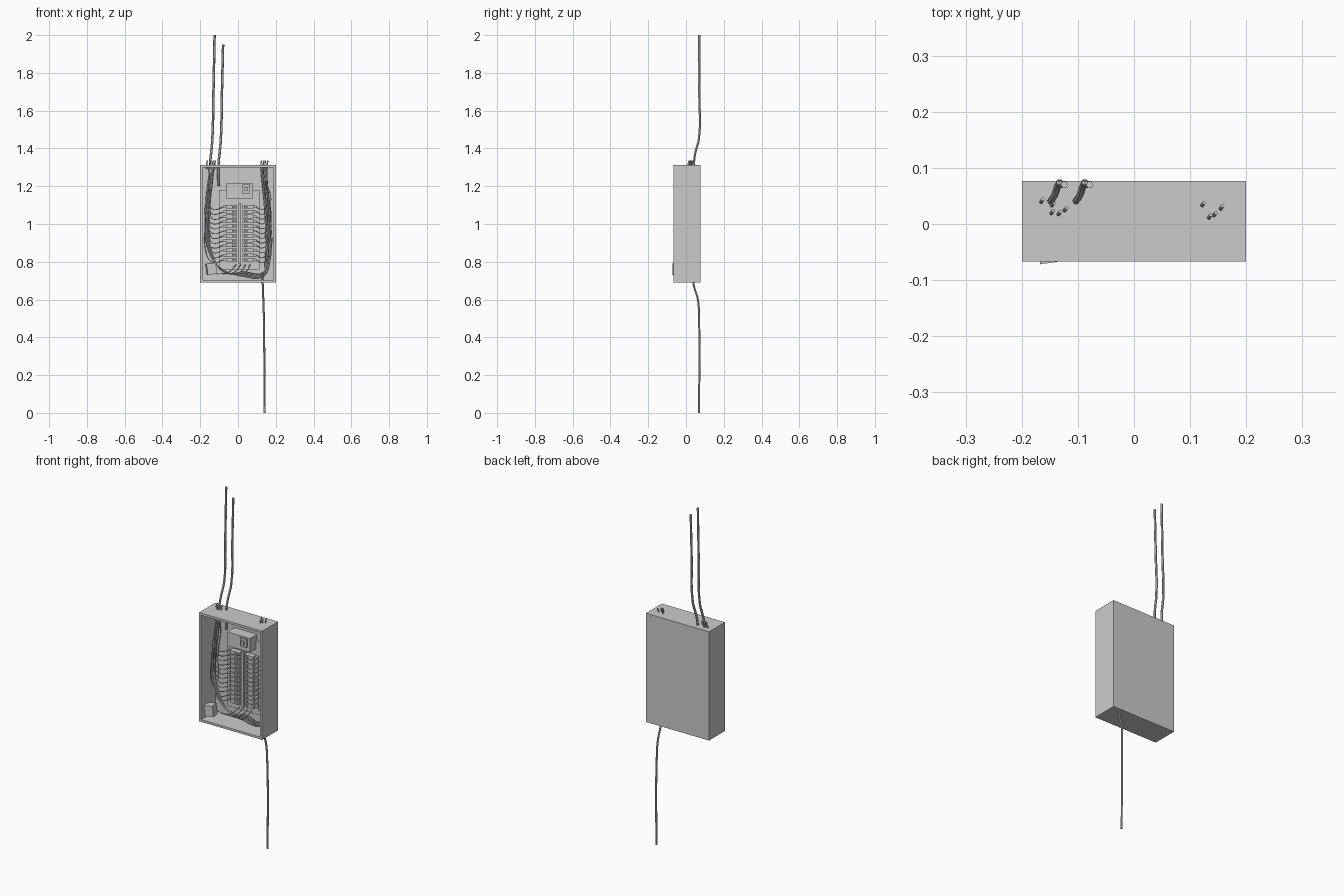
import bpy, bmesh, math, random
from mathutils import Vector, Matrix

random.seed(4)
if "Cube" in bpy.data.objects:
    bpy.data.objects.remove(bpy.data.objects["Cube"], do_unlink=True)

grey = bpy.data.materials.new("plain_grey")
grey.use_nodes = True
grey.diffuse_color = (0.6, 0.6, 0.6, 1)
grey.node_tree.nodes["Principled BSDF"].inputs["Base Color"].default_value = (0.6, 0.6, 0.6, 1)


def finish(name, bm):
    bmesh.ops.recalc_face_normals(bm, faces=bm.faces)
    mesh = bpy.data.meshes.new(name)
    bm.to_mesh(mesh)
    bm.free()
    mesh.materials.append(grey)
    ob = bpy.data.objects.new(name, mesh)
    bpy.context.collection.objects.link(ob)
    return ob


def add_box(bm, x, y, z, turn=None):
    """Add a box between (low, high) pairs, optionally rotated about its centre."""
    centre = Vector([(a + b) / 2 for a, b in (x, y, z)])
    size = [b - a for a, b in (x, y, z)]
    m = Matrix.Translation(centre) @ (turn or Matrix()) @ Matrix.Diagonal((*size, 1))
    return bmesh.ops.create_cube(bm, size=1, matrix=m)["verts"]


def box(name, x, y, z, turn=None, bevel=0):
    bm = bmesh.new()
    add_box(bm, x, y, z, turn)
    if bevel:
        bmesh.ops.bevel(bm, geom=bm.edges[:], offset=bevel, segments=1, affect='EDGES')
    return finish(name, bm)


def cables(name, paths, radius):
    """One mesh of smooth round cables through the given points."""
    curve = bpy.data.curves.new(name, 'CURVE')
    curve.dimensions = '3D'
    curve.bevel_depth = radius
    curve.bevel_resolution = 1
    curve.resolution_u = 5
    curve.use_fill_caps = True
    for path in paths:
        spline = curve.splines.new('BEZIER')
        spline.bezier_points.add(len(path) - 1)
        for point, co in zip(spline.bezier_points, path):
            point.co = co
            point.handle_left_type = point.handle_right_type = 'AUTO'
    curve.materials.append(grey)
    ob = bpy.data.objects.new(name, curve)
    bpy.context.collection.objects.link(ob)
    bpy.ops.object.select_all(action='DESELECT')
    bpy.context.view_layer.objects.active = ob
    ob.select_set(True)
    bpy.ops.object.convert(target='MESH')
    bpy.ops.object.shade_smooth_by_angle()


# Open-fronted cabinet: inset the front and push it back
bm = bmesh.new()
add_box(bm, (-0.2, 0.2), (-0.067, 0.077), (0.69, 1.313))
front = min(bm.faces, key=lambda f: f.calc_center_median().y)
bmesh.ops.inset_region(bm, faces=[front], thickness=0.018)
wall = bmesh.ops.extrude_face_region(bm, geom=[front])
bmesh.ops.translate(bm, verts=[v for v in wall["geom"] if isinstance(v, bmesh.types.BMVert)],
                    vec=(0, 0.132, 0))
bmesh.ops.delete(bm, geom=[front], context='FACES')
finish("cabinet", bm)

# Mounting plate and main switch
box("mounting_plate", (-0.10, 0.115), (0.05, 0.066), (0.76, 1.18))
box("main_switch_block", (-0.063, 0.08), (-0.005, 0.06), (1.135, 1.215))
box("main_switch_frame", (0.024, 0.063), (-0.015, 0), (1.16, 1.208))
box("main_switch_lever", (0.034, 0.053), (-0.028, -0.01), (1.175, 1.197))
box("centre_bar", (0.002, 0.016), (0.025, 0.055), (0.79, 1.11))

# Two columns of breakers, each with a toggle and a terminal
rows, pitch, top = 12, 0.0255, 1.10
middle = 0.009
bodies, toggles = bmesh.new(), bmesh.new()
for side in (-1, 1):
    def span(a, b):
        return sorted((middle + side * a, middle + side * b))
    for i in range(rows):
        z = top - i * pitch
        add_box(bodies, span(0.014, 0.072), (0.02, 0.055), (z - 0.019, z))
        add_box(bodies, span(0.07, 0.089), (0.032, 0.055), (z - 0.016, z - 0.003))
        add_box(toggles, span(0.022, 0.04), (0.01, 0.022), (z - 0.014, z - 0.005))
finish("breakers", bodies)
finish("breaker_toggles", toggles)

# Loose junction box leaning out of the lower corner
tilt = Matrix.Rotation(math.radians(8), 4, 'Z') @ Matrix.Rotation(math.radians(-8), 4, 'Y')
box("junction_box", (-0.167, -0.117), (-0.068, -0.02), (0.733, 0.793), tilt)

# Wires drop from the top, hug the side walls and turn in to the breakers
for side, label in ((-1, "right"), (1, "left")):
    paths = []
    for i in range(rows):
        z = top - 0.01 - i * pitch
        jig = random.uniform(-0.012, 0.012)
        depth = random.uniform(0.0, 0.045)
        bulge = 0.165 + jig
        paths.append([(side * (0.143 + jig), 0.025 + jig, 1.3),
                      (side * (0.146 + jig), depth, 1.21),
                      (side * bulge, depth, max(z + 0.04, 1.0) if i < 5 else 1.02),
                      (side * (bulge - 0.006), depth, z + 0.025),
                      (side * 0.135, 0.02, z - 0.012),
                      (middle + side * 0.085, 0.035, z)])
    cables(label + "_branch_wires", paths, 0.0022)

# Wires sweeping along the floor from one side wall to the other
sweep = []
for i in range(5):
    d = i * 0.006
    sweep.append([(-0.15 + d, 0.03, 1.3), (-0.172 + d, 0.035 - d, 1.08),
                  (-0.158 + d, 0.02, 0.86 - d), (-0.09 + d, 0.01 + d, 0.765 - d),
                  (0.03, 0.015 + d, 0.722 + d), (0.135, 0.02, 0.722 + d),
                  (0.167 - d, 0.02 + d, 0.79), (0.168 - d, 0.03, 1.0),
                  (0.145 - d, 0.02 + d, 1.3)])
cables("floor_wires", sweep, 0.0025)
cables("lower_terminal_wires",
       [[(-0.11 + 0.03 * i, 0.0, 0.735), (-0.05 + 0.03 * i, 0.0, 0.745),
         (-0.01 + 0.025 * i, 0.03, 0.785)] for i in range(4)], 0.0025)

# Short wire stubs through the top
stubs = [(-0.165, 0.04), (-0.147, 0.02), (-0.146, 0.034), (-0.134, 0.018), (-0.123, 0.025),
         (0.122, 0.034), (0.134, 0.012), (0.143, 0.016), (0.155, 0.028)]
cables("top_wire_stubs", [[(x, y, 1.29), (x, y, 1.32), (x + 0.003, y + 0.004, 1.335)]
                          for x, y in stubs], 0.0035)

# Supply cables above and below
cables("upper_supply_cables",
       [[(x, 0.04, 1.2), (x, 0.042, 1.32), (x + 0.006, 0.05, 1.38), (x + 0.012, 0.068, 1.45),
         (x + 0.018, 0.07, 1.7), (x + 0.024, 0.07, end)]
        for x, end in ((-0.148, 2.0), (-0.103, 1.95))], 0.0065)
cables("lower_supply_cable",
       [[(0.13, 0.035, 0.74), (0.131, 0.04, 0.68), (0.134, 0.063, 0.6),
         (0.137, 0.069, 0.5), (0.14, 0.069, 0.0)]], 0.0055)
